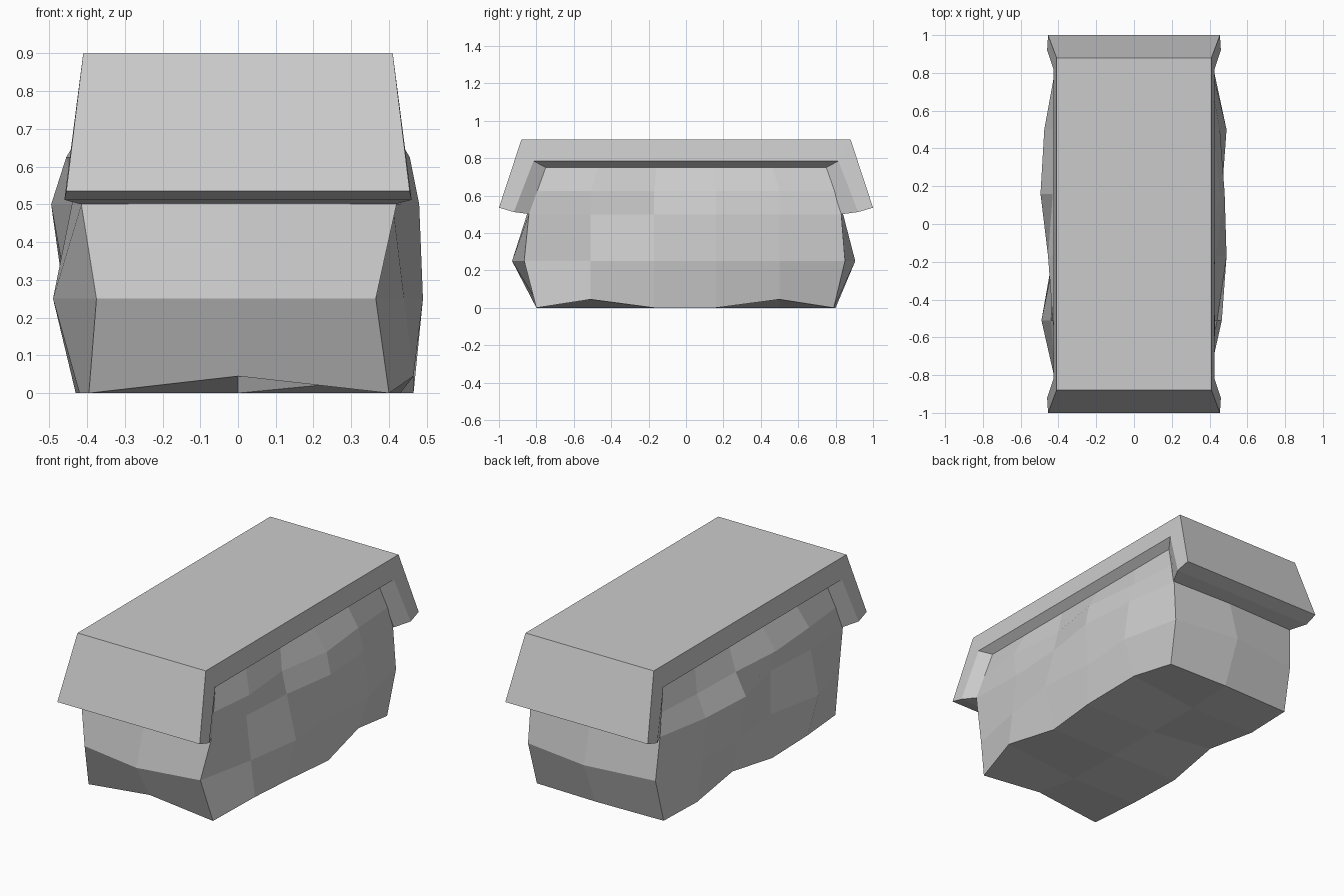
import bpy, bmesh

if "Cube" in bpy.data.objects:
    bpy.data.objects.remove(bpy.data.objects["Cube"])


def finish(name, bm):
    bmesh.ops.recalc_face_normals(bm, faces=bm.faces[:])
    mesh = bpy.data.meshes.new(name)
    bm.to_mesh(mesh)
    bm.free()
    bpy.context.collection.objects.link(bpy.data.objects.new(name, mesh))


# Rough stone body: half-widths at six stations from front to back, per height
RIGHT = [(.40, .465, .43, .465, .42, .40),
         (.365, .44, .49, .465, .49, .415),
         (.42, .41, .43, .48, .455, .41),
         (.40, .43, .40, .455, .42, .40),
         (.38, .38, .38, .38, .38, .38)]
LEFT = [(.395, .42, .43, .41, .42, .41),
        (.375, .49, .42, .45, .46, .40),
        (.415, .44, .42, .495, .475, .415),
        (.40, .43, .455, .43, .42, .40),
        (.38, .38, .38, .38, .38, .38)]
HEIGHTS = (0, .25, .5, .625, .75)
# front corner, front middle, back corner, back middle distances
ENDS = [(.80, .805, .79, .80), (.865, .93, .85, .905), (.84, .85, .83, .84),
        (.795, .80, .795, .80), (.75, .75, .75, .75)]
STATIONS = (-.51, -.17, .16, .5)

bm = bmesh.new()
rings = []
for r, z in enumerate(HEIGHTS):
    fc, fm, bc, bmid = ENDS[r]
    k = .92 if r == 4 else 1
    ys = [-fc] + [y * k for y in STATIONS] + [bc]

    def lift(raised, j):
        return z + (.045 if r == 0 and j in raised else 0)
    right = [bm.verts.new((RIGHT[r][j], y, lift((1, 4), j))) for j, y in enumerate(ys)]
    left = [bm.verts.new((-LEFT[r][j], y, lift((3,), j))) for j, y in enumerate(ys)]
    front = bm.verts.new((0, -fm, lift((0,), 0)))
    back = bm.verts.new((.02, bmid, z))
    rings.append(right + [back] + left[::-1] + [front])
    if r == 0:
        # uneven underside
        mid = [front] + [bm.verts.new((0, y, 0)) for y in STATIONS] + [back]
        for a, b in ((left, mid), (mid, right)):
            for j in range(5):
                bm.faces.new((a[j], b[j], b[j + 1], a[j + 1]))
for low, high in zip(rings, rings[1:]):
    n = len(low)
    for i in range(n):
        bm.faces.new((low[i], low[(i + 1) % n], high[(i + 1) % n], high[i]))
bm.faces.new(rings[-1])
finish("stone_body", bm)

# Capstone: arch-shaped slab with bevelled inner rim; each loop is
# (x, y, z) of its foot and of its upper corner
LOOPS = [((.455, 1.0, .535), (.41, .88, .9)),
         ((.46, .92, .512), (.425, .815, .785)),
         ((.415, .83, .5), (.38, .75, .75))]
bm = bmesh.new()
sides = []
for s in (-1, 1):
    side = []
    for (fx, fy, fz), (tx, ty, tz) in LOOPS:
        pts = [(fx, -fy, fz), (tx, -ty, tz), (tx, ty, tz), (fx, fy, fz)]
        side.append([bm.verts.new((s * x, y, z)) for x, y, z in pts])
    sides.append(side)
    for a, b in zip(side, side[1:]):
        for i in range(3):
            bm.faces.new((a[i], a[i + 1], b[i + 1], b[i]))
L, R = sides
for k in (0, 2):
    for i in range(3):
        bm.faces.new((L[k][i], L[k][i + 1], R[k][i + 1], R[k][i]))
for i in (0, 3):
    for k in range(2):
        bm.faces.new((L[k][i], L[k + 1][i], R[k + 1][i], R[k][i]))
finish("capstone", bm)
